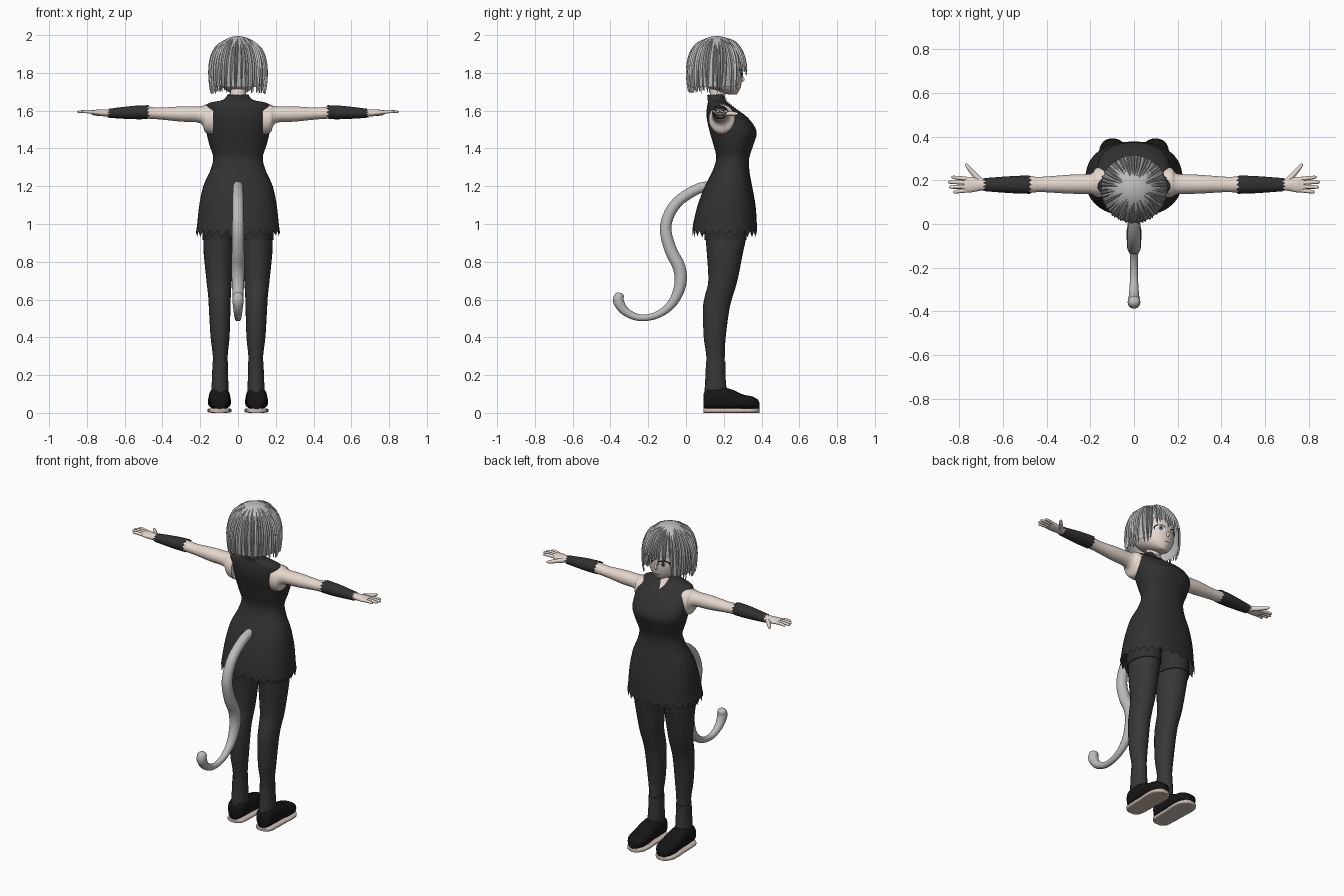
import bpy, bmesh, math, random
from mathutils import Vector
from mathutils.bvhtree import BVHTree

random.seed(4)
if "Cube" in bpy.data.objects:
    bpy.data.objects.remove(bpy.data.objects["Cube"])
X, Y, Z = Vector((1, 0, 0)), Vector((0, 1, 0)), Vector((0, 0, 1))


def material(name, r, g, b):
    m = bpy.data.materials.new(name)
    m.use_nodes = True
    m.diffuse_color = (r, g, b, 1)
    m.node_tree.nodes["Principled BSDF"].inputs["Base Color"].default_value = (r, g, b, 1)
    return m


SKIN = material("skin", 0.78, 0.68, 0.61)
HAIR = material("silver grey", 0.5, 0.5, 0.5)
CLOTH = material("charcoal cloth", 0.03, 0.03, 0.03)
TIGHTS = material("dark grey tights", 0.038, 0.038, 0.04)
SHOE = material("black leather", 0.008, 0.008, 0.008)
SOLE = material("beige sole", 0.6, 0.5, 0.44)
WHITE = material("eye white", 0.8, 0.8, 0.8)
IRIS = material("iris grey", 0.2, 0.22, 0.24)


def finish(name, bm, mat, angle=50):
    """Turn a bmesh into a smooth-shaded object."""
    bmesh.ops.recalc_face_normals(bm, faces=bm.faces)
    me = bpy.data.meshes.new(name)
    bm.to_mesh(me)
    bm.free()
    me.materials.append(mat)
    ob = bpy.data.objects.new(name, me)
    bpy.context.collection.objects.link(ob)
    bpy.ops.object.select_all(action="DESELECT")
    ob.select_set(True)
    bpy.context.view_layer.objects.active = ob
    bpy.ops.object.shade_smooth_by_angle(angle=math.radians(angle))
    return ob


def smooth_rows(rows, k):
    """Catmull-Rom interpolation through rows of numbers."""
    out, n = [], len(rows)
    for i in range(n - 1):
        a, b, c, d = rows[max(i - 1, 0)], rows[i], rows[i + 1], rows[min(i + 2, n - 1)]
        for j in range(k):
            t = j / k
            out.append([q + t / 2 * (r - p + t * (2 * p - 5 * q + 4 * r - s + t * (3 * (q - r) + s - p)))
                        for p, q, r, s in zip(a, b, c, d)])
    return out + [list(rows[-1])]


def loft(name, rows, mat, side, up=None, seg=24, power=1, caps=True, jag=(0, 0), k=4):
    """Skin elliptical rings (x, y, z, half width, half height)."""
    rows = smooth_rows(rows, k)
    bm, rings, last = bmesh.new(), [], len(rows) - 1
    centres = [Vector(r[:3]) for r in rows]
    for i, r in enumerate(rows):
        tan = (centres[min(i + 1, last)] - centres[max(i - 1, 0)]).normalized()
        v = up or tan.cross(side).normalized()
        ring = []
        for j in range(seg):
            a = math.tau * j / seg
            c, s = math.cos(a), math.sin(a)
            p = centres[i] + side * (r[3] * math.copysign(abs(c) ** power, c))
            p += v * (r[4] * math.copysign(abs(s) ** power, s))
            tooth = (1 if j % 2 else -1) * random.uniform(0.5, 1)
            if i in (0, last):
                p += tan * tooth * jag[0 if i == 0 else 1]
            ring.append(bm.verts.new(p))
        rings.append(ring)
    for a, b in zip(rings, rings[1:]):
        for j in range(seg):
            bm.faces.new((a[j], a[j - 1], b[j - 1], b[j]))
    if caps:
        bm.faces.new(rings[0])
        bm.faces.new(rings[-1])
    return finish(name, bm, mat)


def surface(ob):
    return BVHTree.FromPolygons([v.co for v in ob.data.vertices],
                                [p.vertices[:] for p in ob.data.polygons])


def decal(name, tree, outline, mat, lift):
    """Thin patch laid on the +y side of a surface."""
    bm = bmesh.new()
    n = len(outline)
    mid = (sum(p[0] for p in outline) / n, sum(p[1] for p in outline) / n)

    def drop(x, z):
        hit = tree.ray_cast(Vector((x, 1, z)), -Y)[0]
        return bm.verts.new(hit + Y * lift)
    centre = drop(*mid)
    rim = [drop(*p) for p in outline]
    for i in range(n):
        bm.faces.new((centre, rim[i - 1], rim[i]))
    return finish(name, bm, mat)


def oval(cx, cz, a, b, n=16):
    return [(cx + a * math.cos(math.tau * i / n), cz + b * math.sin(math.tau * i / n)) for i in range(n)]


# Dress: height, half width, back y, front y
dress_rows = [(.955, .222, .034, .377), (1.0, .216, .038, .375), (1.1, .205, .062, .368),
              (1.2, .184, .10, .35), (1.28, .148, .14, .336), (1.35, .131, .16, .335),
              (1.42, .152, .145, .357), (1.49, .168, .125, .374), (1.56, .172, .11, .33),
              (1.61, .171, .11, .265), (1.64, .155, .115, .225), (1.657, .08, .115, .21),
              (1.685, .055, .112, .2)]
dress = loft("dress", [(0, (b + f) / 2, z, w, (f - b) / 2) for z, w, b, f in dress_rows],
             CLOTH, X, Y, seg=52, power=.88, caps=False, jag=(.028, .004))
decal("neckline", surface(dress), [(-.028, 1.672), (0, 1.672), (.028, 1.672), (.016, 1.64), (0, 1.615),
                                   (-.016, 1.64)], SKIN, .005)

# Neck, head and nose
loft("neck", [(0, .16, 1.6, .045, .04), (0, .165, 1.67, .042, .04), (0, .18, 1.75, .045, .045)], SKIN, X, Y)
head = loft("head", [(0, .25, 1.685, .02, .018), (0, .226, 1.7, .052, .053), (0, .197, 1.73, .086, .094),
                     (0, .176, 1.78, .107, .122), (0, .165, 1.85, .118, .13), (0, .16, 1.92, .1, .11),
                     (0, .16, 1.96, .05, .05)], SKIN, X, Y, seg=40)
loft("nose", [(0, .285, 1.8, .004, .006), (0, .297, 1.765, .008, .014), (0, .292, 1.752, .004, .006)],
     SKIN, X, Y, seg=10)
face = surface(head)
decal("mouth", face, oval(0, 1.722, .018, .002), SHOE, .003)

# Eyes, arms, hands, legs and shoes on both sides
for label, s in (("left", 1), ("right", -1)):
    ex = s * .047
    decal(label + "_eyelash", face, oval(ex, 1.798, .031, .021), SHOE, .003)
    decal(label + "_eye_white", face, oval(ex, 1.793, .027, .019), WHITE, .005)
    decal(label + "_iris", face, oval(ex, 1.794, .013, .017), IRIS, .007)
    decal(label + "_pupil", face, oval(ex, 1.794, .005, .008), SHOE, .009)

    def pair(part, rows, mat, side, up=None, **kw):
        return loft(label + "_" + part, [(s * r[0], *r[1:]) for r in rows], mat, side, up, **kw)

    pair("arm", [(.13, .19, 1.553, .07, .08), (.172, .19, 1.558, .068, .074), (.2, .183, 1.578, .047, .044),
                 (.3, .182, 1.582, .043, .04), (.42, .181, 1.585, .035, .031), (.5, .18, 1.59, .036, .031),
                 (.69, .18, 1.588, .024, .018)], SKIN, Y, Z)
    pair("wrist_warmer", [(.475, .18, 1.592, .042, .037), (.56, .18, 1.59, .039, .035),
                          (.685, .18, 1.586, .03, .024)], CLOTH, Y, Z, caps=False, jag=(.009, .009))
    pair("palm", [(.67, .18, 1.588, .024, .018), (.71, .18, 1.588, .029, .018), (.75, .18, 1.59, .036, .015),
                  (.778, .18, 1.592, .034, .01)], SKIN, Y, Z)
    for name, y, tip in (("little", .153, .828), ("ring", .171, .846), ("middle", .189, .85), ("index", .207, .836)):
        end = y + (y - .18) * .25
        pair(name + "_finger", [(.765, y, 1.592, .009, .009), (.8, (y + end) / 2, 1.595, .009, .009),
                                (tip - .008, end, 1.594, .007, .007), (tip, end, 1.593, .002, .002)],
             SKIN, Y, Z, seg=10)
    pair("thumb", [(.7, .195, 1.585, .014, .014), (.735, .232, 1.584, .012, .012), (.762, .264, 1.584, .009, .009),
                   (.77, .276, 1.584, .003, .003)], SKIN, Z, seg=10)

    pair("leg", [(.1, .208, 1.02, .085, .108), (.102, .21, .92, .081, .106), (.102, .206, .85, .08, .096),
                 (.1, .195, .7, .067, .077), (.098, .174, .62, .06, .074), (.097, .16, .55, .057, .07),
                 (.095, .152, .4, .05, .058), (.094, .157, .28, .038, .048), (.096, .158, .08, .038, .05)],
         TIGHTS, X, Y)
    pair("shorts_leg", [(.097, .207, 1.1, .094, .12), (.1, .208, 1.0, .09, .115), (.102, .21, .915, .086, .111)],
         CLOTH, X, Y)
    pair("sock", [(.094, .157, .272, .041, .051), (.095, .156, .18, .043, .054), (.096, .158, .07, .048, .063)],
         TIGHTS, X, Y)
    # Shoe: y, half width, top height
    outline = [(.092, .028, .1), (.115, .05, .128), (.18, .056, .135), (.24, .057, .125), (.3, .061, .098),
               (.35, .056, .087), (.38, .036, .07), (.39, .012, .05)]
    pair("shoe", [(.098, y, (t + .02) / 2, w, (t - .02) / 2) for y, w, t in outline], SHOE, X, Z, power=.75)
    pair("shoe_sole", [(.098, y, .0125, w + .003, .0125) for y, w, t in outline], SOLE, X, Z, power=.5)

# Tail
loft("tail", [(0, .12, 1.2, .027, .027), (0, .06, 1.185, .028, .028), (0, -.03, 1.13, .029, .029),
              (0, -.085, 1.06, .03, .03), (0, -.108, .97, .031, .031), (0, -.08, .86, .033, .033),
              (0, -.036, .77, .034, .034), (0, -.03, .68, .032, .032), (0, -.07, .585, .025, .025),
              (0, -.145, .522, .019, .019), (0, -.24, .503, .018, .018), (0, -.32, .536, .023, .023),
              (0, -.357, .59, .029, .029), (0, -.352, .625, .026, .024), (0, -.35, .636, .012, .012)],
     HAIR, X, seg=18)


# Hair: bob shape as a function of angle from +y and height
def hair_point(phi, z, lift=0):
    if z > 1.8:
        r = .15 * math.sqrt(max(0, 1 - ((z - 1.8) / .195) ** 2.3))
    else:
        r = .15 - .012 * ((1.8 - z) / .11) ** 2
    r += lift
    return Vector((r * math.sin(phi), .162 + 1.03 * r * math.cos(phi), z + lift * max(0, (z - 1.8) / .2)))


def hair_height(t, bottom):
    return 1.995 - (1.995 - bottom) * t * t


bm = bmesh.new()
columns = []
for j in range(72):
    phi = math.tau * j / 72 - math.pi
    bottom = 1.85 if abs(phi) < math.radians(43) else 1.725
    columns.append([bm.verts.new(hair_point(phi, hair_height(i / 14, bottom))) for i in range(15)])
for j in range(72):
    a, b = columns[j - 1], columns[j]
    for i in range(14):
        bm.faces.new((a[i], b[i], b[i + 1], a[i + 1]))
bmesh.ops.remove_doubles(bm, verts=bm.verts, dist=.0005)
finish("hair_cap", bm, HAIR)

# Overlapping pointed locks, short over the face and long elsewhere
bm = bmesh.new()
COUNT = 52
for n in range(COUNT):
    phi = math.tau * (n + random.uniform(-.25, .25)) / COUNT - math.pi
    front = abs(phi) < math.radians(40)
    bottom = random.uniform(1.785, 1.835) if front else random.uniform(1.688, 1.708)
    start = random.uniform(.2, .4)
    wide = math.tau / COUNT * random.uniform(.6, .85)
    sway = random.uniform(-.08, .08)
    rows = []
    for i in range(13):
        t = i / 12
        z = hair_height(start + (1 - start) * t, bottom)
        w = wide * (1 - t ** 5) * min(1, .3 + 3 * t)
        mid = phi + sway * t * t
        rows.append([bm.verts.new(hair_point(mid + w * e, z, (.008 if e == 0 else .001) * min(1, 4 * t)))
                     for e in (-1, -.5, 0, .5, 1)])
    for a, b in zip(rows, rows[1:]):
        for e in range(4):
            bm.faces.new((a[e], a[e + 1], b[e + 1], b[e]))
bmesh.ops.remove_doubles(bm, verts=bm.verts, dist=.00001)
finish("hair_locks", bm, HAIR, 40)
